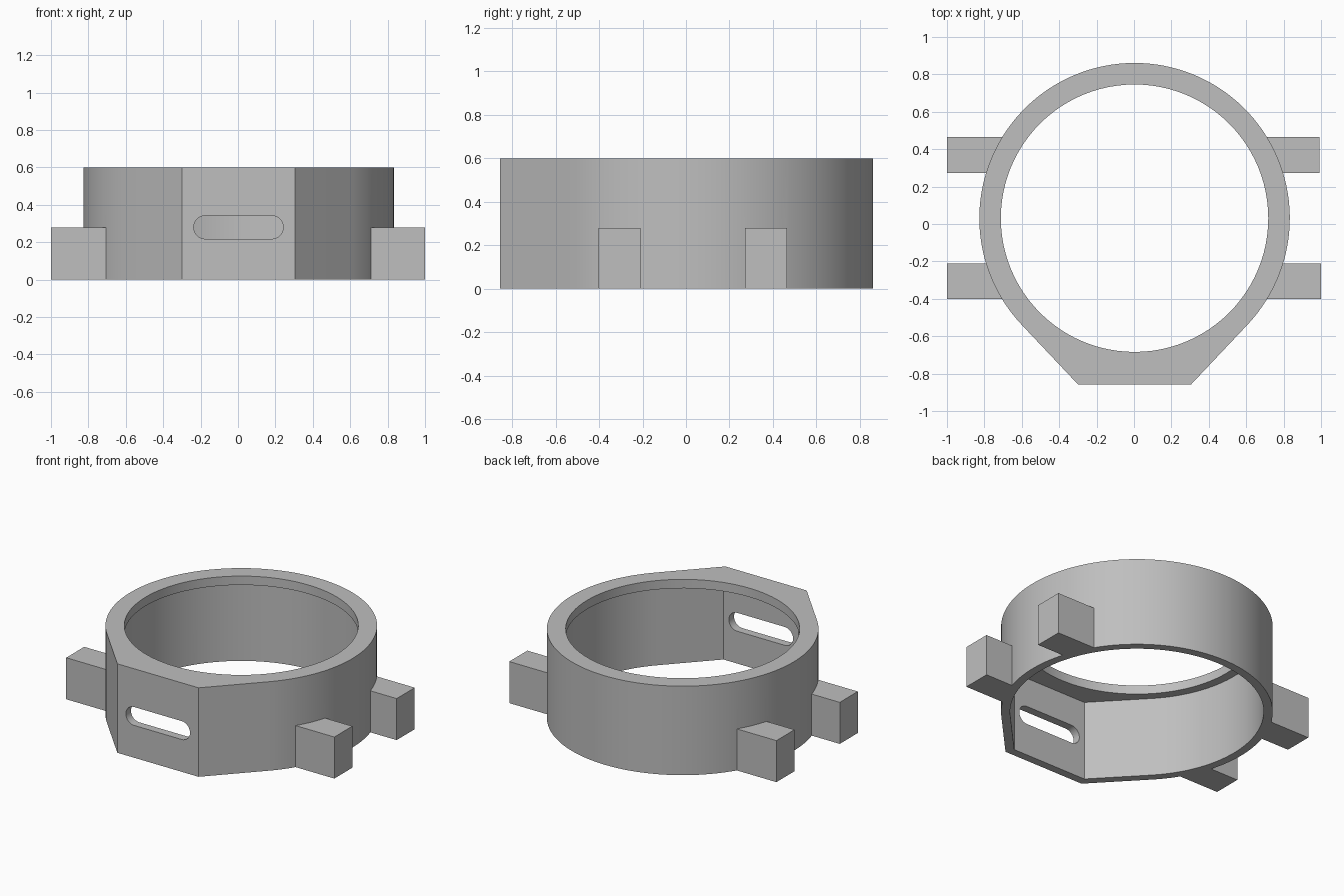
import bpy, bmesh, math

cube = bpy.data.objects.get("Cube")
if cube:
    bpy.data.objects.remove(cube, do_unlink=True)

CX, CY, R = 0.003, 0.031, 0.83      # ring centre and outer radius
WALL, LIP, HEIGHT = 0.055, 0.06, 0.6
FLAT_Y, FLAT_X = -0.857, 0.303      # front flat

grey = bpy.data.materials.new("plain grey")
grey.use_nodes = True
colour = (0.52, 0.52, 0.52, 1)
grey.diffuse_color = colour
grey.node_tree.nodes["Principled BSDF"].inputs["Base Color"].default_value = colour


def prism(name, outline, low, high, upright=False):
    """Extrude an outline along z, or along y when upright."""
    bm = bmesh.new()
    place = (lambda a, b: (a, low, b)) if upright else (lambda a, b: (a, b, low))
    face = bm.faces.new([bm.verts.new(place(a, b)) for a, b in outline])
    grown = bmesh.ops.extrude_face_region(bm, geom=[face])["geom"]
    move = (0, high - low, 0) if upright else (0, 0, high - low)
    bmesh.ops.translate(bm, vec=move, verts=[g for g in grown if isinstance(g, bmesh.types.BMVert)])
    bmesh.ops.recalc_face_normals(bm, faces=bm.faces)
    mesh = bpy.data.meshes.new(name)
    bm.to_mesh(mesh)
    bm.free()
    mesh.materials.append(grey)
    obj = bpy.data.objects.new(name, mesh)
    bpy.context.collection.objects.link(obj)
    return obj


def arc(cx, cy, r, start, end, steps):
    return [(cx + r * math.cos(start + (end - start) * i / steps),
             cy + r * math.sin(start + (end - start) * i / steps)) for i in range(steps + 1)]


def housing_outline(inset):
    """Circle with tangent sides running to a flat front, moved inward by inset."""
    r, drop = R - inset, CY - FLAT_Y - inset
    # tangent angle for the outer corner; parallel offsets keep the same angle
    reach = math.hypot(FLAT_X, CY - FLAT_Y)
    tangent = math.atan2(FLAT_Y - CY, FLAT_X) + math.acos(R / reach)
    corner = (r + drop * math.sin(tangent)) / math.cos(tangent)
    points = arc(CX, CY, r, tangent, math.pi - tangent, 96)
    return points + [(CX - corner, CY - drop), (CX + corner, CY - drop)]


def combine(target, tool, operation):
    mod = target.modifiers.new(tool.name, "BOOLEAN")
    mod.operation, mod.solver, mod.object = operation, "EXACT", tool
    bpy.context.view_layer.objects.active = target
    bpy.ops.object.modifier_apply(modifier=mod.name)
    bpy.data.objects.remove(tool, do_unlink=True)


# Outer housing with four mounting blocks fused to its sides
body = prism("ring_housing", housing_outline(0), 0, HEIGHT)
for side in (-1, 1):
    for back, y0, y1 in ((False, -0.402, -0.21), (True, 0.272, 0.465)):
        end = 0.993 if back and side > 0 else 1
        box = [(side * 0.5, y0), (side * end, y0), (side * end, y1), (side * 0.5, y1)]
        combine(body, prism("mounting_block", box, 0, 0.28), "UNION")

# Cavity below the lip, then the round opening through the lip
combine(body, prism("cavity", housing_outline(WALL), -0.1, HEIGHT - LIP), "DIFFERENCE")
opening = arc(CX, CY, 0.715, 0, math.tau, 96)[:-1]
combine(body, prism("opening", opening, 0.3, HEIGHT + 0.1), "DIFFERENCE")

# Rounded slot through the front wall
half = math.pi / 2
slot = arc(0.18, 0.28, 0.062, -half, half, 16) + arc(-0.175, 0.28, 0.062, half, 3 * half, 16)
combine(body, prism("slot", slot, -1, -0.7, upright=True), "DIFFERENCE")

# Smooth the curved walls and keep the corners crisp
bpy.ops.object.select_all(action="DESELECT")
body.select_set(True)
bpy.context.view_layer.objects.active = body
bpy.ops.object.shade_smooth_by_angle(angle=math.radians(25))
